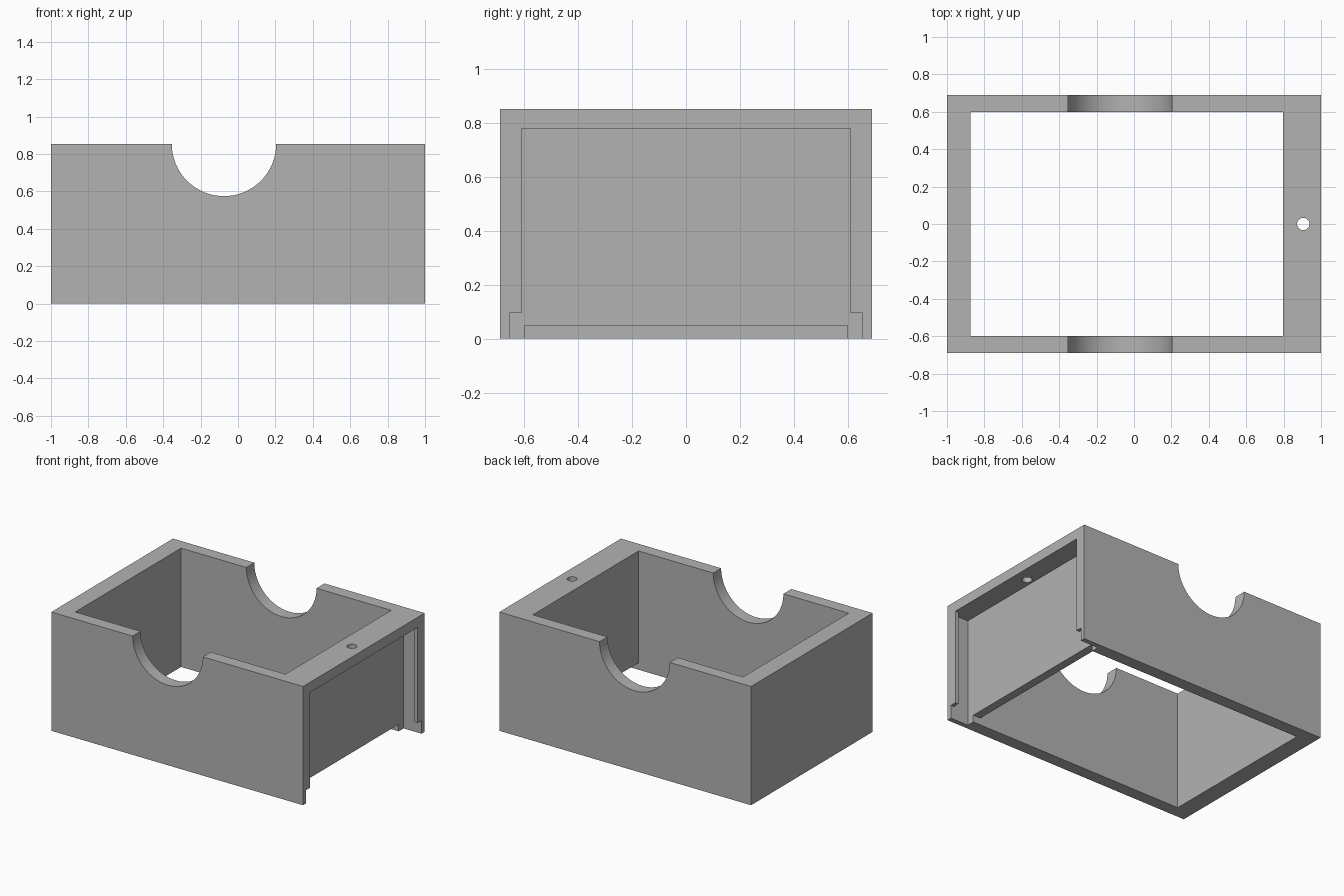
import bpy
import math

default = bpy.data.objects.get("Cube")
if default:
    bpy.data.objects.remove(default, do_unlink=True)

grey = bpy.data.materials.new("plain grey")
grey.use_nodes = True
grey.diffuse_color = (0.45, 0.45, 0.45, 1)
grey.node_tree.nodes["Principled BSDF"].inputs["Base Color"].default_value = grey.diffuse_color


def block(name, x0, x1, half_y, z0, z1):
    """Box spanning x0..x1 and z0..z1, symmetric in y."""
    bpy.ops.mesh.primitive_cube_add(size=1, location=((x0 + x1) / 2, 0, (z0 + z1) / 2))
    obj = bpy.context.object
    obj.name = name
    obj.scale = (x1 - x0, 2 * half_y, z1 - z0)
    bpy.ops.object.transform_apply(location=True, scale=True)
    obj.data.materials.append(grey)
    return obj


def drill(name, radius, depth, location, sides, tilt=0):
    """Round cutter, vertical unless tilted about x."""
    bpy.ops.mesh.primitive_cylinder_add(vertices=sides, radius=radius, depth=depth,
                                        location=location, rotation=(tilt, 0, 0))
    obj = bpy.context.object
    obj.name = name
    obj.data.materials.append(grey)
    return obj


HEIGHT = 0.853
box = block("open_box", -1, 1, 0.69, 0, HEIGHT)

cutters = [
    # Main opening, straight through from top to bottom
    block("opening_cutter", -0.873, 0.797, 0.6, -0.2, 1.2),
    # Slot for a sliding panel: inner groove, mouth in the end face, wide entry notch
    block("groove_cutter", 0.857, 0.975, 0.655, -0.2, 0.78),
    block("mouth_cutter", 0.92, 1.2, 0.61, -0.2, 0.78),
    block("entry_cutter", 0.93, 1.2, 0.655, -0.2, 0.095),
    # Gap under the thin end wall
    block("gap_cutter", 0.75, 0.9, 0.6, -0.2, 0.05),
    # Half-round cut across both long walls
    drill("half_round_cutter", 0.279, 2, (-0.075, 0, HEIGHT + 0.001), 96, math.pi / 2),
    # Pin hole in the top of the end wall
    drill("pin_hole_cutter", 0.033, 0.3, (0.905, 0, 0.85), 32),
]

# Carve each cutter out of the box in turn
for cutter in cutters:
    bpy.ops.object.select_all(action='DESELECT')
    box.select_set(True)
    bpy.context.view_layer.objects.active = box
    cut = box.modifiers.new(cutter.name, 'BOOLEAN')
    cut.operation = 'DIFFERENCE'
    cut.solver = 'EXACT'
    cut.object = cutter
    bpy.ops.object.modifier_apply(modifier=cut.name)
    bpy.data.objects.remove(cutter, do_unlink=True)

bpy.ops.object.shade_smooth_by_angle(angle=math.radians(30))
